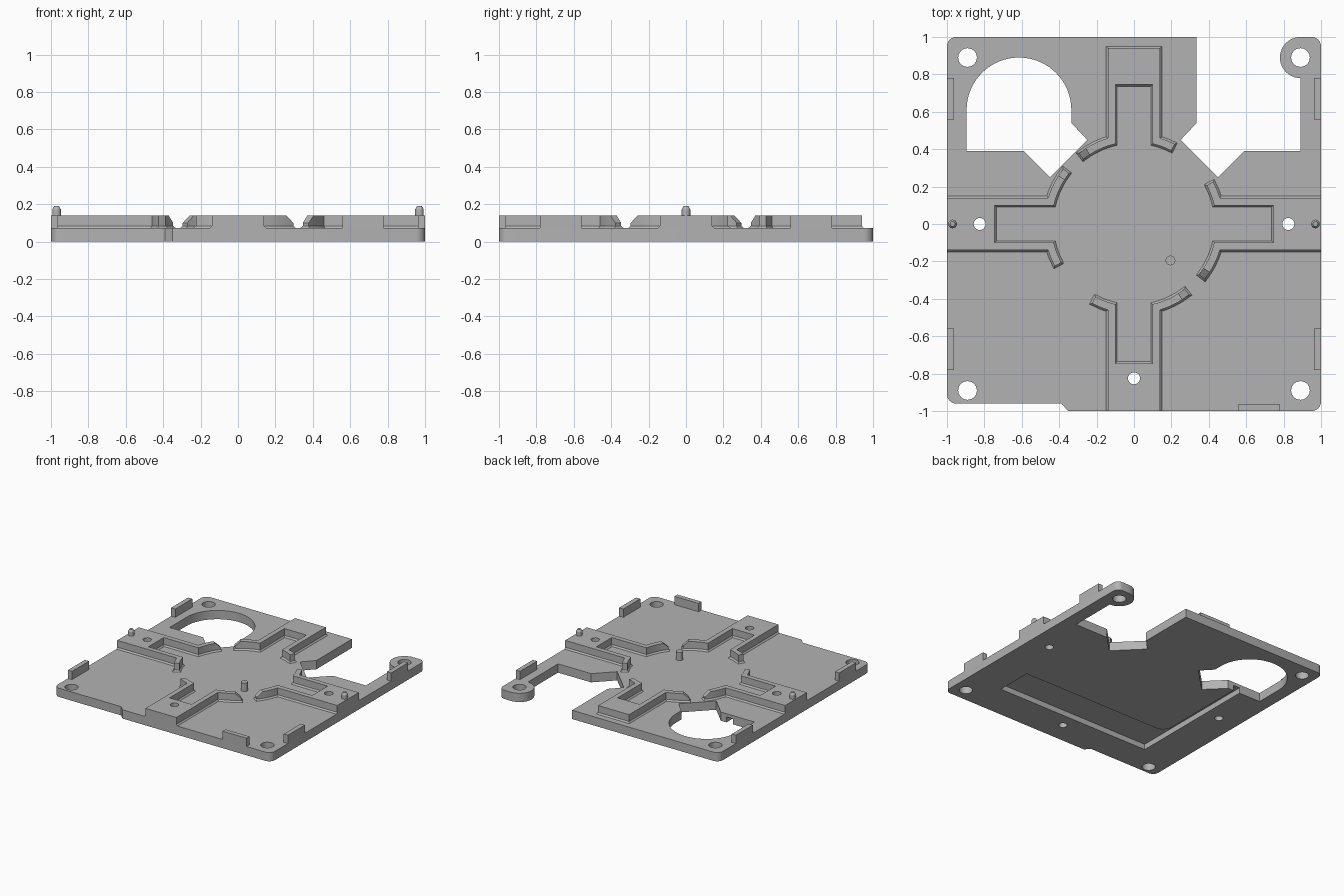
import bpy, bmesh, math
from mathutils import Vector, Matrix

if "Cube" in bpy.data.objects:
    bpy.data.objects.remove(bpy.data.objects["Cube"])

TOP, HIGH = 0.072, 0.14
grey = bpy.data.materials.new("light grey")
grey.diffuse_color = (0.45, 0.45, 0.45, 1)
grey.use_nodes = True
grey.node_tree.nodes["Principled BSDF"].inputs["Base Color"].default_value = grey.diffuse_color


def finish(name, bm):
    bmesh.ops.recalc_face_normals(bm, faces=bm.faces[:])
    me = bpy.data.meshes.new(name)
    bm.to_mesh(me)
    bm.free()
    me.materials.append(grey)
    ob = bpy.data.objects.new(name, me)
    bpy.context.collection.objects.link(ob)
    return ob


def arc(cx, cy, r, a0, a1, n):
    """Points on an arc, angles in degrees."""
    return [(cx + r * math.cos(math.radians(a0 + (a1 - a0) * i / n)),
             cy + r * math.sin(math.radians(a0 + (a1 - a0) * i / n))) for i in range(n + 1)]


def prism(name, pts, z0, z1):
    bm = bmesh.new()
    f = bm.faces.new([bm.verts.new((x, y, z0)) for x, y in pts])
    up = bmesh.ops.extrude_face_region(bm, geom=[f])["geom"]
    bmesh.ops.translate(bm, vec=(0, 0, z1 - z0),
                        verts=[v for v in up if isinstance(v, bmesh.types.BMVert)])
    return finish(name, bm)


def smooth(ob):
    bpy.ops.object.select_all(action='DESELECT')
    ob.select_set(True)
    bpy.context.view_layer.objects.active = ob
    bpy.ops.object.shade_smooth_by_angle(angle=math.radians(25))


def cut(ob, cutters):
    bpy.context.view_layer.objects.active = ob
    for c in cutters:
        m = ob.modifiers.new("cut", 'BOOLEAN')
        m.operation, m.solver, m.object = 'DIFFERENCE', 'EXACT', c
        bpy.ops.object.modifier_apply(modifier=m.name)
        bpy.data.objects.remove(c)


def hole(x, y, r):
    return prism("hole_cutter", arc(x, y, r, 0, 345, 23), -0.1, 0.3)


def offset(pts, d):
    """Grow a counter-clockwise outline by d, kept inside the plate square."""
    out = []
    for i, p in enumerate(pts):
        a, b, c = Vector(pts[i - 1]), Vector(p), Vector(pts[(i + 1) % len(pts)])
        e, f = (b - a).normalized(), (c - b).normalized()
        n, m = Vector((e.y, -e.x)), Vector((f.y, -f.x))
        q = b + (n + m) * d / (1 + n.dot(m))
        out.append((max(-1, min(1, q.x)), max(-1, min(1, q.y))))
    return out


# Base plate with the stepped front edge, notch and screw ear
outline = (arc(-0.95, -0.91, 0.05, 180, 270, 6) + [(-0.39, -0.96), (-0.35, -1)]
           + arc(0.95, -0.95, 0.05, 270, 360, 6) + arc(0.95, 0.95, 0.05, 0, 90, 6)
           + arc(0.89, 0.89, 0.11, 90, 270, 20)
           + [(0.89, 0.39), (0.59, 0.39), (0.45, 0.25), (0.25, 0.45), (0.335, 0.54), (0.335, 1)]
           + arc(-0.95, 0.95, 0.05, 90, 180, 6))
plate = prism("base_plate", outline, 0, TOP)

# Arched opening, screw holes, pin holes and underside cable channel
arch = (arc(-0.615, 0.61, 0.28, 0, 180, 32)
        + [(-0.895, 0.39), (-0.59, 0.39), (-0.45, 0.25), (-0.25, 0.45), (-0.335, 0.54)])
channel = ([(-0.7, -0.71), (0.7, -0.71), (0.7, -0.41)]
           + arc(-0.56, -0.33, 0.08, 270, 180, 6) + [(-0.64, 0.45), (-0.7, 0.45)])
pins = [(0.825, 0), (-0.825, 0), (0, -0.825)]
cut(plate, [prism("arch_cutter", arch, -0.1, 0.2), prism("channel_cutter", channel, -0.1, 0.045)]
    + [hole(x, y, 0.05) for x in (-0.89, 0.89) for y in (-0.89, 0.89)]
    + [hole(x, y, 0.032) for x, y in pins])
smooth(plate)


def arm(name, turn, length, cw, ccw):
    """Raised arm: pocketed bar with two ring flanges; the 38 degree ends are sloped."""
    ro, ri, s = 0.48, 0.44, 5.5
    ao, ai = math.degrees(math.asin(0.14 / ro)), math.degrees(math.asin(0.1 / ri))
    pts = [(length, -0.14), (length, 0.14)]
    pts += arc(0, 0, ro, ao, ccw - s, 5)
    e1 = len(pts)
    pts += [*arc(0, 0, ro, ccw, ccw, 1)[:1], *arc(0, 0, ri, ccw, ccw, 1)[:1]]
    pts += arc(0, 0, ri, ccw - s, ai, 5) + [(0.745, 0.1), (0.745, -0.1)]
    pts += arc(0, 0, ri, -ai, s - cw, 5)
    e2 = len(pts)
    pts += [*arc(0, 0, ri, -cw, -cw, 1)[:1], *arc(0, 0, ro, -cw, -cw, 1)[:1]]
    pts += arc(0, 0, ro, s - cw, -ao, 5)
    ends = [(e1, ccw), (e2, cw)]
    drop = {i for e, a in ends if a > 30 for i in (e, e + 1)}
    bm = bmesh.new()
    foot = offset(pts, 0.01)
    rings = [[bm.verts.new((x, y, z)) for x, y in ring]
             for ring, z in ((foot, 0.062), (foot, TOP), (pts, TOP + 0.012))]
    rings.append([bm.verts.new((x, y, 0.1 if i in drop else HIGH)) for i, (x, y) in enumerate(pts)])
    n = len(pts)
    for lo, hi in zip(rings, rings[1:]):
        for i in range(n):
            j = (i + 1) % n
            bm.faces.new((lo[i], lo[j], hi[j], hi[i]))
    t = rings[-1]
    bm.faces.new(rings[0][::-1])
    bm.faces.new([t[i] for i in range(n) if i not in (e1, e1 + 1, e2, e2 + 1)])
    for e, _ in ends:
        bm.faces.new(t[e - 1:e + 3])
    bm.transform(Matrix.Rotation(math.radians(turn), 4, 'Z'))
    return finish(name, bm)


# Four raised arms around the round floor
arms = [arm("right_arm", 0, 1, 38, 28), arm("back_arm", 90, 0.94, 27, 38),
        arm("left_arm", 180, 1, 38, 28), arm("front_arm", 270, 1, 28, 38)]
for ob, p in zip((arms[0], arms[2], arms[3]), pins):
    cut(ob, [hole(*p, 0.032)])
for ob in arms:
    smooth(ob)


# Raised tabs along the plate edges
def tab(name, x0, x1, y0, y1):
    prism(name, [(x0, y0), (x1, y0), (x1, y1), (x0, y1)], 0.06, HIGH)


for side, x in (("left", -1), ("right", 0.962)):
    tab(side + "_back_tab", x, x + 0.038, 0.56, 0.78)
    tab(side + "_front_tab", x, x + 0.038, -0.78, -0.56)
tab("front_tab", 0.56, 0.778, -1, -0.962)


# Locating pegs
def peg(name, x, y, profile):
    bm = bmesh.new()
    for (r0, z0), (r1, z1) in zip(profile, profile[1:]):
        bmesh.ops.create_cone(bm, cap_ends=False, segments=24, radius1=r0, radius2=r1, depth=z1 - z0,
                              matrix=Matrix.Translation((x, y, (z0 + z1) / 2)))
    bmesh.ops.remove_doubles(bm, verts=bm.verts[:], dist=1e-4)
    bmesh.ops.holes_fill(bm, edges=[e for e in bm.edges if e.is_boundary])
    smooth(finish(name, bm))


for side, x in (("left", -0.97), ("right", 0.97)):
    peg(side + "_peg", x, 0, [(0.023, 0.13), (0.023, 0.172), (0.013, 0.19)])
peg("floor_peg", 0.195, -0.195, [(0.026, 0.06), (0.026, HIGH)])
